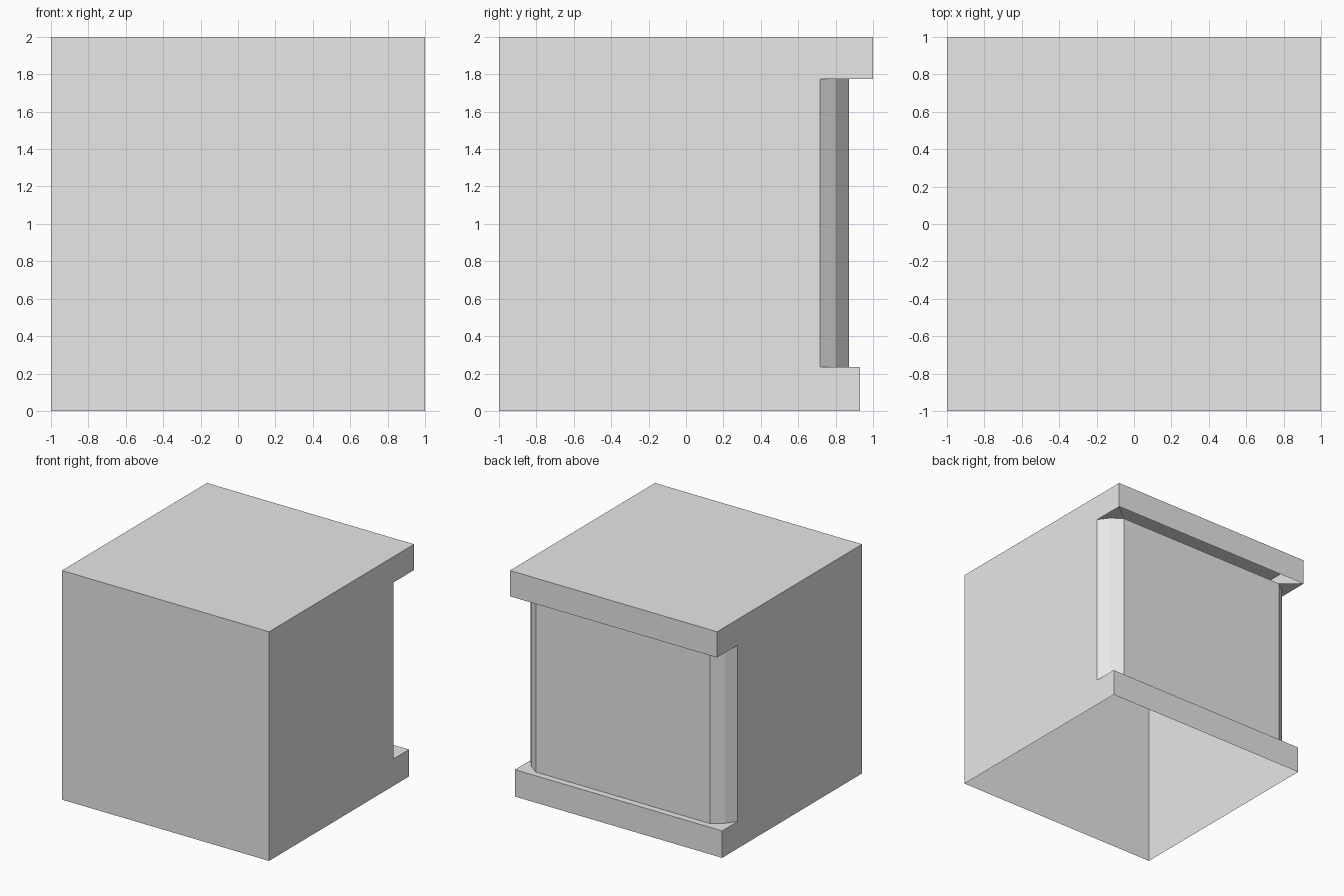
import bpy
import bmesh
from mathutils import Vector

default = bpy.data.objects.get("Cube")
if default:
    bpy.data.objects.remove(default, do_unlink=True)

# One plain material
GREY = (0.8, 0.8, 0.8, 1)
grey = bpy.data.materials.new("plain_grey")
grey.use_nodes = True
grey.diffuse_color = GREY
grey.node_tree.nodes["Principled BSDF"].inputs["Base Color"].default_value = GREY

# Main levels and depths
TOP, LEDGE, SILL = 2.0, 1.775, 0.235
FRONT, BACK, BASE_BACK = -1.0, 1.0, 0.93
# Rounded rear corner of the recessed panel, from the side wall inwards
CORNER = [(1, 0.715), (0.937, 0.8), (0.84, 0.872)]


def make_part(name, faces):
    """Build an object from (points, outward direction) pairs."""
    bm = bmesh.new()
    for points, outward in faces:
        face = bm.faces.new([bm.verts.new(p) for p in points])
        face.normal_update()
        if face.normal.dot(Vector(outward)) < 0:
            face.normal_flip()
    bmesh.ops.remove_doubles(bm, verts=bm.verts, dist=0.0001)
    mesh = bpy.data.meshes.new(name)
    bm.to_mesh(mesh)
    bm.free()
    mesh.materials.append(grey)
    obj = bpy.data.objects.new(name, mesh)
    bpy.context.collection.objects.link(obj)
    return obj


def upright(a, b, low, high, outward):
    """Vertical quad standing over the plan line a-b."""
    return [(*a, low), (*b, low), (*b, high), (*a, high)], outward


def level(plan, z, up):
    """Horizontal face with the given plan outline."""
    return [(x, y, z) for x, y in plan], (0, 0, up)


def mirrored(plan):
    return [(-x, y) for x, y in plan]


# Side walls with the rear notch
notch = CORNER[0][1]
outline = [(FRONT, 0), (BASE_BACK, 0), (BASE_BACK, SILL), (notch, SILL),
           (notch, LEDGE), (BACK, LEDGE), (BACK, TOP), (FRONT, TOP)]
for name, s in (("left_wall", 1), ("right_wall", -1)):
    make_part(name, [([(s, y, z) for y, z in outline], (s, 0, 0))])

# Front wall and roof; the underside stays open
make_part("front_wall", [upright((-1, FRONT), (1, FRONT), 0, TOP, (0, -1, 0))])
make_part("roof", [level([(-1, FRONT), (1, FRONT), (1, BACK), (-1, BACK)], TOP, 1)])

# Recessed rear panel with faceted corners
path = CORNER + mirrored(CORNER)[::-1]
make_part("rear_panel", [upright(a, b, SILL, LEDGE, (a[0] + b[0], 1, 0))
                         for a, b in zip(path, path[1:])])

# Upper overhang: rear band and corner soffits, open between them
soffit = CORNER + [(1, BACK)]
make_part("upper_band", [
    upright((-1, BACK), (1, BACK), LEDGE, TOP, (0, 1, 0)),
    level(soffit, LEDGE, -1),
    level(mirrored(soffit), LEDGE, -1),
])

# Lower plinth: rear band, corner ledges and middle ledge
ledge = CORNER + [(1, BASE_BACK)]
inner = CORNER[-1]
middle = [inner, (1, BASE_BACK), (-1, BASE_BACK), (-inner[0], inner[1])]
make_part("lower_band", [
    upright((-1, BASE_BACK), (1, BASE_BACK), 0, SILL, (0, 1, 0)),
    level(ledge, SILL, 1),
    level(mirrored(ledge), SILL, 1),
    level(middle, SILL, 1),
])
